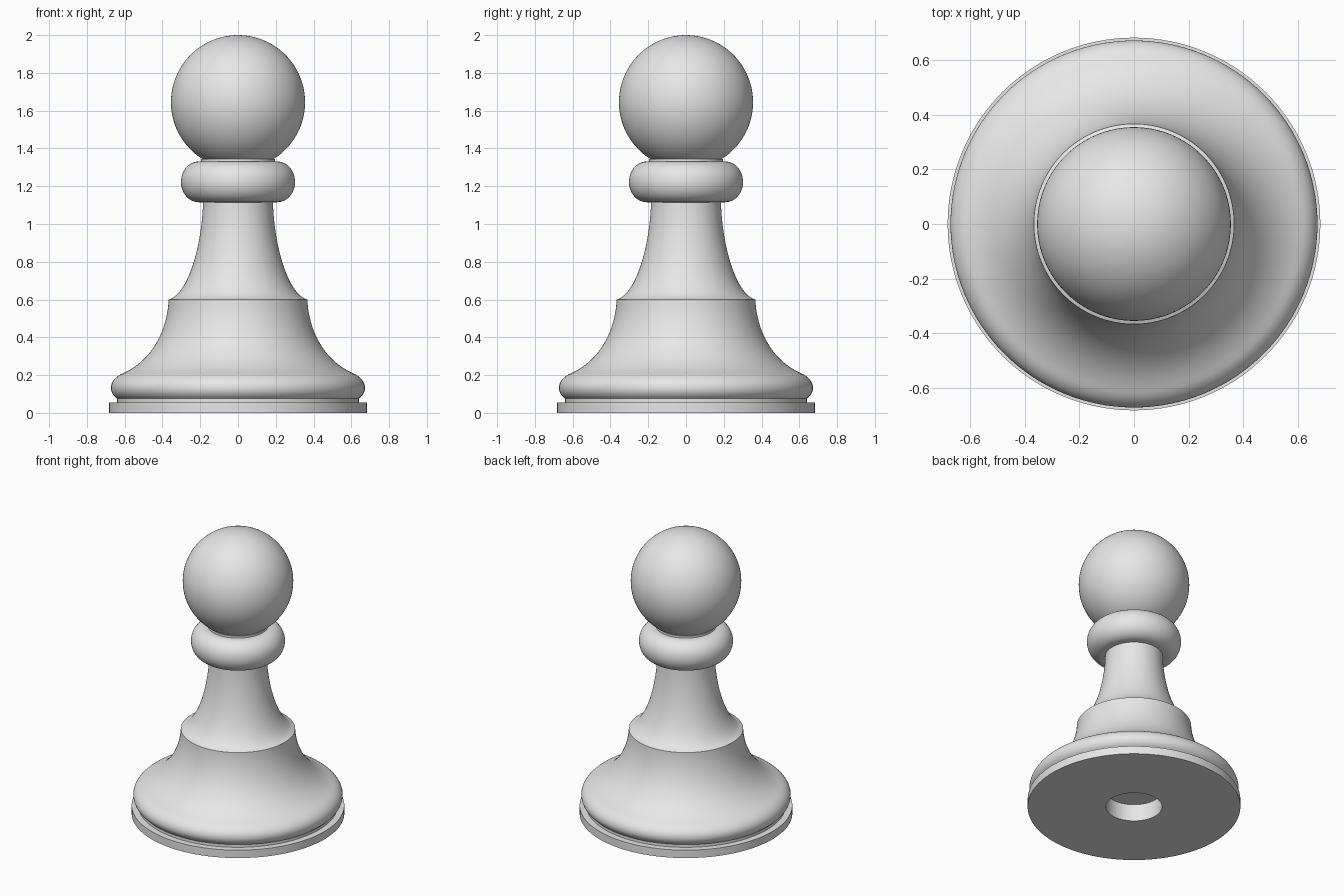
import bpy, bmesh, math
from mathutils import Vector
from mathutils.geometry import interpolate_bezier

if "Cube" in bpy.data.objects:
    bpy.data.objects.remove(bpy.data.objects["Cube"], do_unlink=True)

SIDES = 128

grey = bpy.data.materials.new("plain grey")
grey.use_nodes = True
grey.diffuse_color = (0.8, 0.8, 0.8, 1)
grey.node_tree.nodes["Principled BSDF"].inputs["Base Color"].default_value = grey.diffuse_color


def bezier(a, b, c, d, count=24):
    """Smooth profile piece as (radius, height) points."""
    pts = interpolate_bezier(*[Vector((*p, 0)) for p in (a, b, c, d)], count)
    return [(p.x, p.y) for p in pts]


def arc(r, z, rx, rz, start, end, count=32):
    """Elliptical profile piece between two angles in degrees."""
    angles = [math.radians(start + (end - start) * i / count) for i in range(count + 1)]
    return [(max(r + rx * math.cos(t), 0), z + rz * math.sin(t)) for t in angles]


def lathe(name, profile):
    """Turn a profile, listed from bottom to top, around the z axis."""
    bm = bmesh.new()
    verts = [bm.verts.new((r, 0, z)) for r, z in profile]
    edges = [bm.edges.new(pair) for pair in zip(verts, verts[1:])]
    bmesh.ops.spin(bm, geom=verts + edges, cent=(0, 0, 0), axis=(0, 0, 1),
                   angle=math.tau, steps=SIDES, use_merge=True)
    bmesh.ops.remove_doubles(bm, verts=bm.verts, dist=0.0001)
    bm.normal_update()
    # Outer walls must face away from the axis
    widest = max(bm.faces, key=lambda f: f.calc_center_median().xy.length * abs(f.normal.xy.length))
    if widest.normal.xy.dot(widest.calc_center_median().xy) < 0:
        bmesh.ops.reverse_faces(bm, faces=bm.faces)
    mesh = bpy.data.meshes.new(name)
    bm.to_mesh(mesh)
    bm.free()
    mesh.materials.append(grey)
    obj = bpy.data.objects.new(name, mesh)
    bpy.context.collection.objects.link(obj)
    bpy.ops.object.select_all(action="DESELECT")
    obj.select_set(True)
    bpy.context.view_layer.objects.active = obj
    bpy.ops.object.shade_smooth_by_angle(angle=math.radians(30))
    return obj


# Foot disc with a blind round hole underneath
lathe("foot_disc", [(0, 0.12), (0.18, 0.12), (0.18, 0), (0.683, 0), (0.683, 0.056), (0.64, 0.056)])

# Base: narrow groove, rounded rim and flare up to the ledge
lathe("base", [(0.64, 0.056), (0.64, 0.075)]
      + bezier((0.645, 0.08), (0.685, 0.11), (0.685, 0.17), (0.62, 0.205))
      + bezier((0.62, 0.205), (0.46, 0.27), (0.375, 0.43), (0.367, 0.6))[1:])

# Stem tapering from the ledge to the collar
lathe("stem", bezier((0.367, 0.6), (0.26, 0.63), (0.19, 0.9), (0.185, 1.115)))

# Collar with a rounded outer edge
lathe("collar", [(0.185, 1.115)] + arc(0.207, 1.223, 0.095, 0.108, -90, 90) + [(0.195, 1.331)])

# Short neck ring under the head
lathe("neck_ring", [(0.195, 1.331), (0.195, 1.345), (0.19, 1.345)])

# Ball head
lathe("head", arc(0, 1.645, 0.355, 0.355, -57.7, 90, 48))
